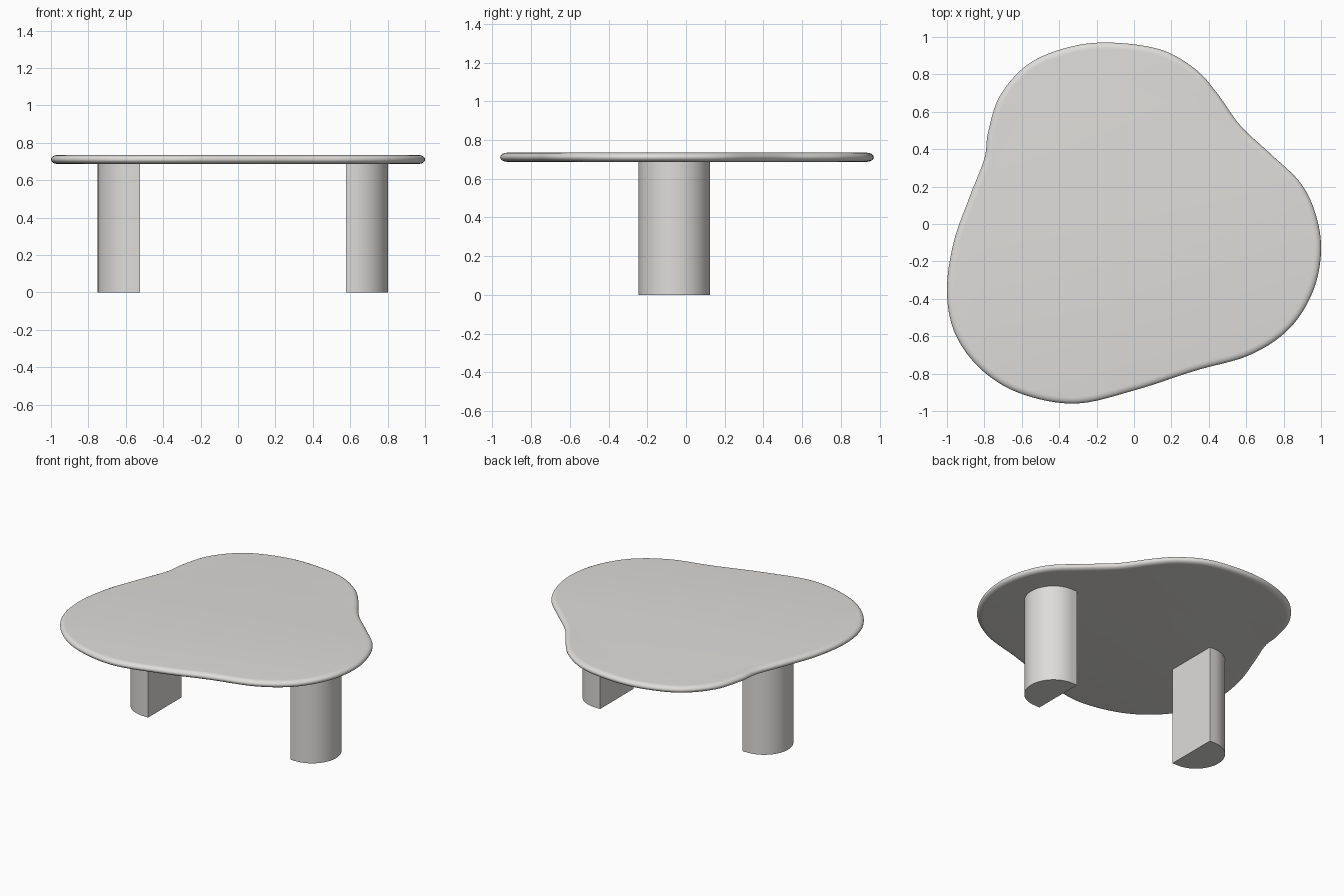
import bpy, bmesh, math
from mathutils import Vector

if "Cube" in bpy.data.objects:
    bpy.data.objects.remove(bpy.data.objects["Cube"])

stone = bpy.data.materials.new("warm light grey")
stone.diffuse_color = (0.73, 0.72, 0.70, 1)
stone.use_nodes = True
stone.node_tree.nodes["Principled BSDF"].inputs["Base Color"].default_value = stone.diffuse_color


def finish(bm, name):
    bmesh.ops.recalc_face_normals(bm, faces=bm.faces)
    me = bpy.data.meshes.new(name)
    bm.to_mesh(me)
    bm.free()
    ob = bpy.data.objects.new(name, me)
    bpy.context.collection.objects.link(ob)
    me.materials.append(stone)
    bpy.ops.object.select_all(action='DESELECT')
    ob.select_set(True)
    bpy.context.view_layer.objects.active = ob
    bpy.ops.object.shade_smooth_by_angle(angle=math.radians(35))
    return ob


def loft(loops, name):
    """Skin a stack of matching closed loops and cap both ends."""
    bm = bmesh.new()
    rings = [[bm.verts.new(p) for p in loop] for loop in loops]
    n = len(rings[0])
    for a, b in zip(rings, rings[1:]):
        for i in range(n):
            j = (i + 1) % n
            bm.faces.new((a[i], a[j], b[j], b[i]))
    bm.faces.new(rings[0][::-1])
    bm.faces.new(rings[-1])
    return finish(bm, name)


def smooth_loop(pts, steps):
    """Closed Catmull-Rom curve through the points."""
    out = []
    n = len(pts)
    for i in range(n):
        p0, p1, p2, p3 = (Vector(pts[(i + k) % n]) for k in (-1, 0, 1, 2))
        for s in range(steps):
            t = s / steps
            out.append(0.5 * (2 * p1 + (p2 - p0) * t
                              + (2 * p0 - 5 * p1 + 4 * p2 - p3) * t * t
                              + (3 * p1 - p0 - 3 * p2 + p3) * t ** 3))
    return out


# Tabletop: free-form outline (clockwise) with a fully rounded edge
outline = smooth_loop([
    (-0.13, 0.97), (0.14, 0.933), (0.325, 0.83), (0.44, 0.705), (0.57, 0.525),
    (0.73, 0.375), (0.89, 0.22), (0.972, 0.05), (1.0, -0.145), (0.957, -0.36),
    (0.83, -0.56), (0.62, -0.70), (0.325, -0.785), (0.0, -0.89), (-0.315, -0.96),
    (-0.61, -0.905), (-0.82, -0.775), (-0.957, -0.585), (-1.0, -0.36),
    (-0.965, -0.10), (-0.877, 0.15), (-0.80, 0.35), (-0.78, 0.49),
    (-0.717, 0.685), (-0.565, 0.855), (-0.35, 0.945)], 8)
count = len(outline)
inward = []
for i in range(count):
    d = (outline[(i + 1) % count] - outline[i - 1]).normalized()
    inward.append(Vector((d.y, -d.x)))

mid, half, inset = 0.711, 0.0235, 0.035
loops = []
for k in range(13):
    a = -math.pi / 2 + math.pi * k / 12
    off, z = inset * (1 - math.cos(a)), mid + half * math.sin(a)
    loops.append([(*(p + q * off), z) for p, q in zip(outline, inward)])
loft(loops, "tabletop")


# Legs: D-shaped columns, flat side inward
def leg(flat_x, side, name):
    r, straight, cy = 0.185, 0.04, -0.06
    sec = [(flat_x, cy - r)]
    for k in range(33):
        a = -math.pi / 2 + math.pi * k / 32
        sec.append((flat_x + side * (straight + r * math.cos(a)), cy + r * math.sin(a)))
    sec.append((flat_x, cy + r))
    loft([[(x, y, z) for x, y in sec] for z in (0, 0.69)], name)


leg(0.578, 1, "right_leg")
leg(-0.525, -1, "left_leg")
